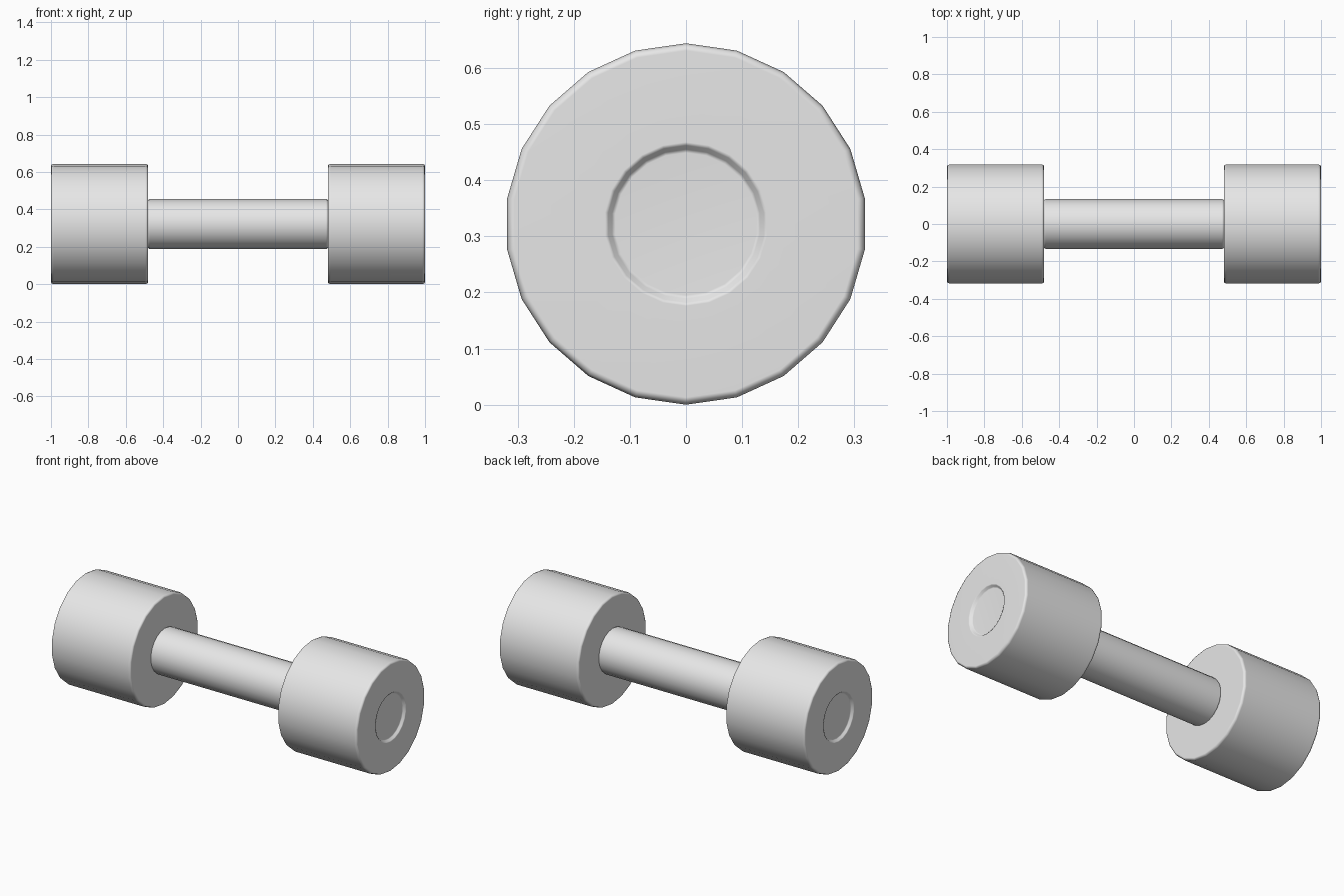
import bpy
import bmesh
from math import tau
from mathutils import Vector

SIDES = 22
AXIS_Z = 0.322

cube = bpy.data.objects.get("Cube")
if cube:
    bpy.data.objects.remove(cube, do_unlink=True)

# One plain grey for the whole dumbbell
grey = bpy.data.materials.new("light_grey")
grey.use_nodes = True
grey.diffuse_color = (0.8, 0.8, 0.8, 1)
grey.node_tree.nodes["Principled BSDF"].inputs["Base Color"].default_value = (0.8, 0.8, 0.8, 1)


def lathe(name, profile):
    """Spin an (x, radius) profile around the long axis."""
    bm = bmesh.new()
    verts = [bm.verts.new((x, 0, r)) for x, r in profile]
    edges = [bm.edges.new(pair) for pair in zip(verts, verts[1:])]
    bmesh.ops.spin(bm, geom=verts + edges, cent=(0, 0, 0), axis=Vector((1, 0, 0)),
                   angle=tau, steps=SIDES)
    bmesh.ops.remove_doubles(bm, verts=bm.verts[:], dist=0.0005)
    bmesh.ops.recalc_face_normals(bm, faces=bm.faces[:])
    for face in bm.faces:
        face.smooth = True
    mesh = bpy.data.meshes.new(name)
    bm.to_mesh(mesh)
    bm.free()
    mesh.materials.append(grey)
    obj = bpy.data.objects.new(name, mesh)
    bpy.context.collection.objects.link(obj)
    obj.location.z = AXIS_Z
    # Keep the end faces flat and the bevels soft
    weighted = obj.modifiers.new("soft_bevels", "WEIGHTED_NORMAL")
    weighted.weight = 100
    return obj


# Weights: rounded rims, with a shallow round dish in the outer end
head = [(0.48, 0), (0.48, 0.309), (0.484, 0.318), (0.495, 0.322),
        (0.985, 0.322), (0.996, 0.318), (1, 0.309),
        (1, 0.146), (0.997, 0.14), (0.987, 0.133), (0.984, 0.127), (0.984, 0)]
for side, sign in (("left", 1), ("right", -1)):
    lathe(side + "_weight", [(sign * x, r) for x, r in head])

# Grip bar with rounded ends
end = [(0.482, 0), (0.482, 0.125), (0.479, 0.131), (0.471, 0.134)]
lathe("handle", end + [(-x, r) for x, r in reversed(end)])
